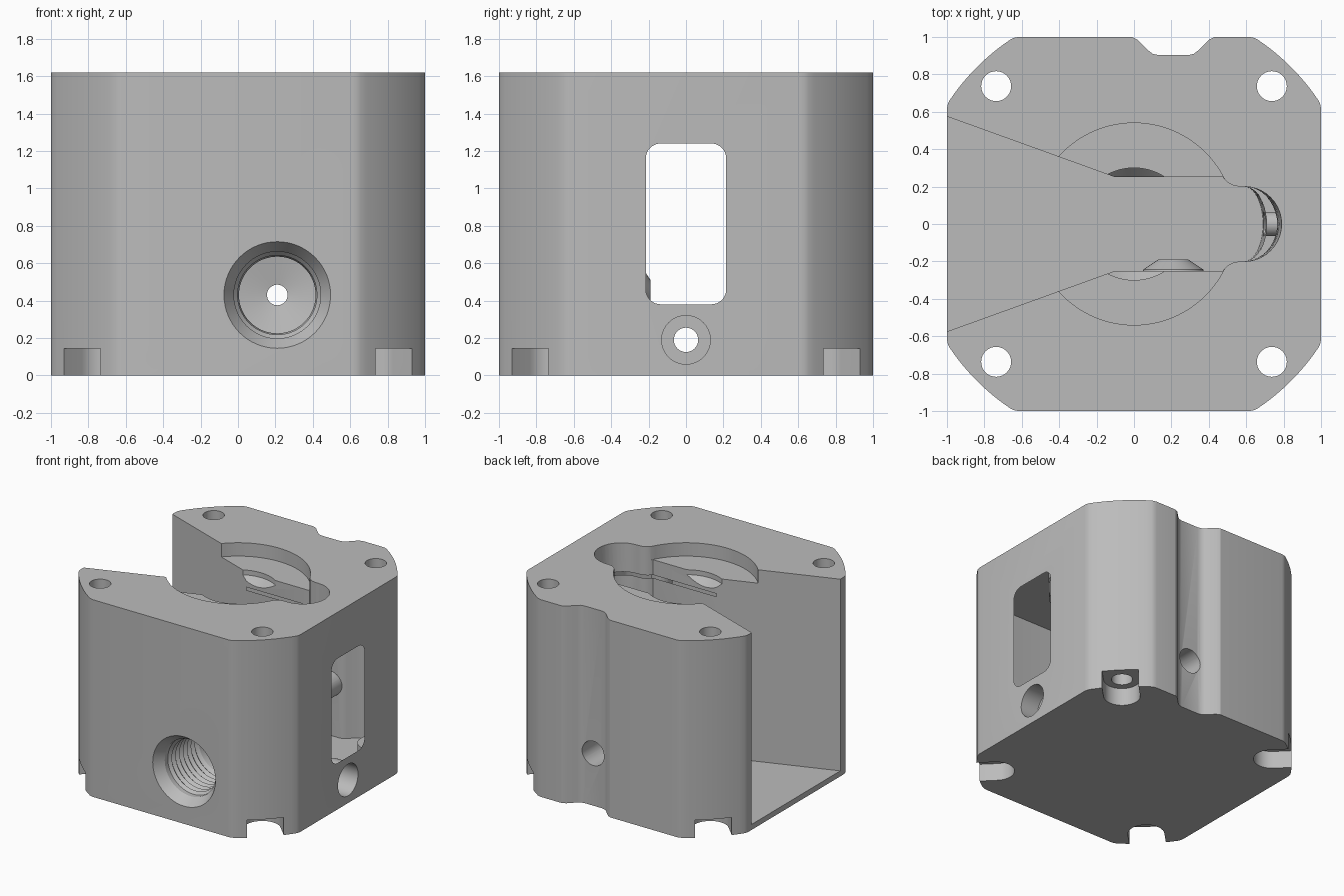
import bpy, bmesh
from math import sin, cos, radians, pi
from mathutils import Matrix, Vector

cube = bpy.data.objects.get("Cube")
if cube:
    bpy.data.objects.remove(cube, do_unlink=True)

HEIGHT, FLOOR = 1.62, 0.045
UP = Matrix.Identity(3)
TO_Y = Matrix(((0, -1, 0), (0, 0, 1), (-1, 0, 0)))   # local z -> world y
TO_X = Matrix(((0, 0, 1), (1, 0, 0), (0, 1, 0)))     # local z -> world x


def loft(name, rings, axes=UP, origin=(0, 0, 0)):
    """Closed solid through rings of equal point count."""
    bm = bmesh.new()
    loops = [[bm.verts.new(axes @ Vector(p) + Vector(origin)) for p in ring] for ring in rings]
    for a, b in zip(loops, loops[1:]):
        for i in range(len(a)):
            j = (i + 1) % len(a)
            bm.faces.new((a[i], a[j], b[j], b[i]))
    bm.faces.new(loops[0][::-1])
    bm.faces.new(loops[-1])
    bmesh.ops.recalc_face_normals(bm, faces=bm.faces)
    mesh = bpy.data.meshes.new(name)
    bm.to_mesh(mesh)
    bm.free()
    obj = bpy.data.objects.new(name, mesh)
    bpy.context.collection.objects.link(obj)
    return obj


def prism(name, outline, low, high, axes=UP):
    return loft(name, [[(u, v, w) for u, v in outline] for w in (low, high)], axes)


def lathe(name, profile, axes=UP, origin=(0, 0, 0), sides=64):
    """Turned solid from (radius, position along axis) pairs."""
    turn = [2 * pi * i / sides for i in range(sides)]
    return loft(name, [[(r * cos(t), r * sin(t), w) for t in turn] for r, w in profile], axes, origin)


def arc(cx, cy, rx, ry, start, end, steps):
    angles = [radians(start + (end - start) * i / steps) for i in range(steps + 1)]
    return [(cx + rx * cos(t), cy + ry * sin(t)) for t in angles]


def combine(target, tool, operation="DIFFERENCE"):
    mod = target.modifiers.new("combine", "BOOLEAN")
    mod.object, mod.operation, mod.solver = tool, operation, "EXACT"
    bpy.context.view_layer.update()
    result = target.evaluated_get(bpy.context.evaluated_depsgraph_get())
    mesh = bpy.data.meshes.new_from_object(result)
    target.modifiers.clear()
    target.data = mesh
    bpy.data.objects.remove(tool, do_unlink=True)


# Body: square with turned corners and a channel down the back
corner = [(1, 0.615), (0.997, 0.635)] + arc(0, 0, 1.187, 1.187, 33.5, 56.5, 12) + [(0.635, 0.997), (0.615, 1)]
channel = [(0.43, 1), (0.4, 0.985), (0.34, 0.925), (0.32, 0.91), (0.29, 0.903)]
channel += [(0.42 - x, y) for x, y in reversed(channel)]
outline = corner + channel
for turn in (90, 180, 270):
    c, s = round(cos(radians(turn))), round(sin(radians(turn)))
    outline += [(c * x - s * y, s * x + c * y) for x, y in corner]
body = prism("housing_block", outline, 0, HEIGHT)

# Wedge slot open to one side, ending in a tapered round pocket
side = [(-1.1, 0.611), (-0.1, 0.25), (0.475, 0.25), (0.5, 0.222), (0.535, 0.204), (0.57, 0.2)]


def slot_ring(depth, z):
    tip = arc(0.59, 0, depth, 0.2, 90, -90, 20)
    return [(x, y, z) for x, y in side + tip + [(x, -y) for x, y in reversed(side)]]


combine(body, loft("slot", [slot_ring(0.1, FLOOR), slot_ring(0.2, HEIGHT + 0.01)]))

# Round seats in the top, and the narrow groove under them
combine(body, lathe("top_seat", [(0.54, 1.51), (0.54, 1.7)], sides=96))
combine(body, lathe("inner_seat", [(0.23, 1.39), (0.3, 1.47), (0.3, 1.6)], sides=96))
groove = [(-0.1, -0.28), (0.6, -0.28)] + arc(0.6, 0, 0.2, 0.28, -80, 80, 16) + [(0.6, 0.28), (-0.1, 0.28)]
combine(body, prism("groove", groove, 1.36, 1.385))

# Side window with rounded corners
window = []
for cy, cz, start in ((0.135, 1.16, 0), (-0.135, 1.16, 90), (-0.135, 0.46, 180), (0.135, 0.46, 270)):
    window += arc(cy, cz, 0.08, 0.08, start, start + 90, 8)
combine(body, prism("window", window, 0.5, 1.1, TO_X))

# Stepped hole below the window
combine(body, lathe("side_hole", [(0.065, 0.4), (0.065, 0.84), (0.13, 0.84), (0.13, 1.1)], TO_X, (0, 0, 0.19)))

# Small nozzle boss standing into the slot, behind the front port
port = (0.21, 0, 0.43)
combine(body, lathe("nozzle_boss", [(0.17, -0.3), (0.16, -0.243), (0.08, -0.19)], TO_Y, port), "UNION")

# Threaded front port
threads = []
for i in range(8):
    y = -0.88 + 0.05 * i
    threads += [(0.232, y), (0.212, y + 0.025)]
profile = [(0.285, -1.1), (0.285, -1), (0.232, -0.92)] + threads
profile += [(0.205, -0.46), (0.205, -0.36), (0.055, -0.33), (0.055, -0.1)]
combine(body, lathe("front_port", profile, TO_Y, port))

# Hole in the back channel
combine(body, lathe("back_hole", [(0.1, 0.1), (0.1, 1.1)], TO_Y, port, 40))

# Corner bolt holes and diagonal foot notches
for sx in (-1, 1):
    for sy in (-1, 1):
        centre = (0.737 * sx, 0.737 * sy, 0)
        combine(body, lathe("bolt_hole", [(0.08, -0.1), (0.08, 1.7)], UP, centre, 40))
        notch = arc(0, 0, 0.138, 0.138, 90, 270, 20) + [(0.4, -0.138), (0.4, 0.138)]
        aim = Vector((sx, sy)).normalized()
        turn = Matrix(((aim.x, -aim.y, 0), (aim.y, aim.x, 0), (0, 0, 1)))
        rings = [[(x, y, z) for x, y in notch] for z in (-0.1, 0.145)]
        combine(body, loft("foot_notch", rings, turn, centre))

# Single grey material
grey = bpy.data.materials.new("plain_grey")
grey.use_nodes = True
colour = (0.5, 0.5, 0.5, 1)
grey.diffuse_color = colour
grey.node_tree.nodes["Principled BSDF"].inputs["Base Color"].default_value = colour
body.data.materials.clear()
body.data.materials.append(grey)
for face in body.data.polygons:
    face.material_index = 0

bpy.ops.object.select_all(action="DESELECT")
body.select_set(True)
bpy.context.view_layer.objects.active = body
bpy.ops.object.shade_smooth_by_angle(angle=radians(25))
